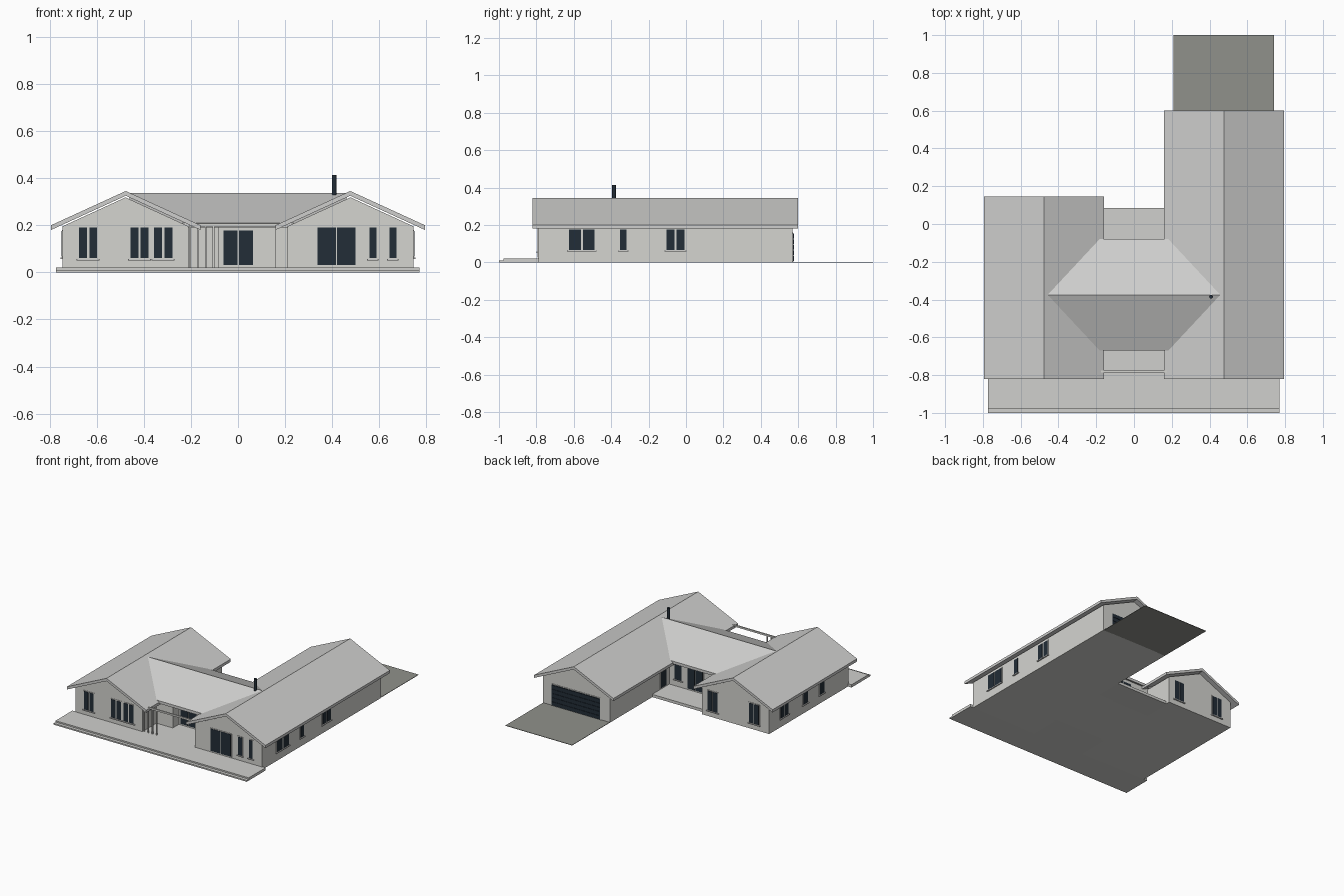
import bpy, bmesh, math
from mathutils import Vector

cube = bpy.data.objects.get("Cube")
if cube:
    bpy.data.objects.remove(cube)


def material(name, rgb):
    m = bpy.data.materials.new(name)
    m.use_nodes = True
    m.diffuse_color = (*rgb, 1)
    m.node_tree.nodes["Principled BSDF"].inputs["Base Color"].default_value = (*rgb, 1)
    return m


WALL = material("pale wall", (0.66, 0.66, 0.63))
ROOF = material("light grey roof", (0.62, 0.62, 0.61))
PAVING = material("pale paving", (0.63, 0.63, 0.61))
ASPHALT = material("grey asphalt", (0.28, 0.285, 0.26))
GLASS = material("dark blue glass", (0.016, 0.026, 0.038))


def finish(name, bm, mat):
    bmesh.ops.recalc_face_normals(bm, faces=bm.faces)
    mesh = bpy.data.meshes.new(name)
    bm.to_mesh(mesh)
    bm.free()
    mesh.materials.append(mat)
    ob = bpy.data.objects.new(name, mesh)
    bpy.context.scene.collection.objects.link(ob)
    return ob


def box(name, x, y, z, mat):
    bm = bmesh.new()
    bmesh.ops.create_cube(bm, size=1)
    for v in bm.verts:
        v.co = [(lo + hi) / 2 + c * (hi - lo) for c, (lo, hi) in zip(v.co, (x, y, z))]
    return finish(name, bm, mat)


def prism(name, profile, along, span, mat):
    """Extrude a (horizontal, z) profile along the x or y axis."""
    def place(t, h, z):
        return Vector((t, h, z)) if along == "x" else Vector((h, t, z))
    bm = bmesh.new()
    face = bm.faces.new([bm.verts.new(place(span[0], h, z)) for h, z in profile])
    out = bmesh.ops.extrude_face_region(bm, geom=[face])
    moved = [g for g in out["geom"] if isinstance(g, bmesh.types.BMVert)]
    bmesh.ops.translate(bm, verts=moved, vec=place(span[1] - span[0], 0, 0))
    return finish(name, bm, mat)


def gable_roof(name, mid, half, eave, ridge, along, span, thick=0.02):
    profile = [(mid - half, eave), (mid, ridge), (mid + half, eave),
               (mid + half, eave - thick), (mid, ridge - thick), (mid - half, eave - thick)]
    return prism(name, profile, along, span, ROOF)


def gable_walls(name, mid, half, top, peak, along, span):
    profile = [(mid - half, 0), (mid + half, 0), (mid + half, top), (mid, peak), (mid - half, top)]
    return prism(name, profile, along, span, WALL)


def panel(name, axis, plane, side, span, z, depth, mat):
    """Thin plate on a wall; axis is the wall normal, side its sign."""
    out = sorted((plane - side * 0.002, plane + side * depth))
    if axis == "x":
        return box(name, out, span, z, mat)
    return box(name, span, out, z, mat)


def window(name, axis, plane, side, panes, z, sill=True):
    lo, hi = panes[0][0], panes[-1][1]
    panel(name + "_frame", axis, plane, side, (lo - 0.006, hi + 0.006),
          (z[0] - 0.005, z[1] + 0.005), 0.003, WALL)
    for i, pane in enumerate(panes):
        panel(f"{name}_pane_{i + 1}", axis, plane, side, pane, z, 0.005, GLASS)
    if sill:
        panel(name + "_sill", axis, plane, side, (lo - 0.01, hi + 0.01),
              (z[0] - 0.009, z[0] - 0.003), 0.009, ROOF)


# Two long wings joined by a lower middle block
FRONT, SIDE, INNER = -0.79, 0.745, 0.21
BACKS = {"bedroom": 0.115, "garage": 0.57}
for wing, s in (("bedroom", -1), ("garage", 1)):
    gable_walls(wing + "_wing_walls", s * 0.4775, 0.2675, 0.195, 0.318, "y", (FRONT, BACKS[wing]))
    gable_roof(wing + "_wing_roof", s * 0.4765, 0.3165, 0.2, 0.345, "y",
               (-0.82, BACKS[wing] + 0.03))
gable_walls("middle_walls", -0.335, 0.225, 0.215, 0.31, "x", (-0.3, 0.3))
gable_roof("middle_roof", -0.375, 0.295, 0.21, 0.336, "x", (-0.46, 0.46))
box("entry_wall_block", (-0.22, -0.08), (-0.63, -0.55), (0, 0.205), WALL)
box("entry_side_block", (0.16, 0.22), (-0.63, -0.55), (0, 0.205), WALL)
box("entry_lintel", (-0.08, 0.16), (-0.63, -0.55), (0.195, 0.215), WALL)

# Paved areas
box("front_terrace", (-0.773, 0.77), (-0.977, FRONT + 0.005), (0, 0.02), PAVING)
box("front_step", (-0.773, 0.77), (-1, -0.97), (0, 0.01), PAVING)
box("entry_floor", (-0.22, 0.22), (-0.8, -0.55), (0, 0.02), PAVING)
box("courtyard_patio", (-0.22, 0.22), (-0.12, 0.085), (0, 0.02), PAVING)
box("driveway", (0.21, 0.742), (0.56, 1), (0, 0.003), ASPHALT)

# Entry pergola
box("pergola_beam", (-0.2, 0.19), (-0.785, -0.775), (0.195, 0.207), WALL)
for i in range(4):
    x = -0.203 + i * 0.033
    box(f"pergola_post_{i + 1}", (x - 0.004, x + 0.004), (-0.784, -0.776), (0.02, 0.2), WALL)

# Front windows and glazed doors
tall = (0.06, 0.19)
window("bedroom_front_window", "y", FRONT, -1, [(-0.675, -0.641), (-0.631, -0.598)], tall)
for i, x in enumerate((-0.457, -0.357)):
    window(f"lounge_front_window_{i + 1}", "y", FRONT, -1,
           [(x, x + 0.034), (x + 0.044, x + 0.078)], tall)
window("living_glass_door", "y", FRONT, -1, [(0.338, 0.415), (0.421, 0.498)], (0.03, 0.19), False)
for i, x in enumerate((0.558, 0.643)):
    window(f"kitchen_front_window_{i + 1}", "y", FRONT, -1, [(x, x + 0.029)], tall)
window("entry_glass_door", "y", -0.56, -1, [(-0.062, -0.002), (0.004, 0.064)], (0.03, 0.178), False)

# Side windows
short = (0.066, 0.175)
garage_side = [[(-0.625, -0.561), (-0.551, -0.488)], [(-0.354, -0.318)],
               [(-0.104, -0.062), (-0.05, -0.008)]]
for i, panes in enumerate(garage_side):
    window(f"garage_wing_side_window_{i + 1}", "x", SIDE, 1, panes, short)
for i, panes in enumerate([[(-0.1, -0.06), (-0.05, -0.01)], [(-0.32, -0.27)], [(-0.51, -0.46)]]):
    window(f"bedroom_wing_side_window_{i + 1}", "x", -SIDE, -1, panes, short)

# Back windows and courtyard doors
for i, x in enumerate((-0.665, -0.335)):
    window(f"bedroom_back_window_{i + 1}", "y", BACKS["bedroom"], 1,
           [(x, x + 0.036), (x + 0.042, x + 0.078)], (0.045, 0.185))
window("courtyard_glass_door", "y", -0.11, 1, [(-0.06, -0.002), (0.004, 0.06)], (0.03, 0.178), False)
window("courtyard_window", "y", -0.11, 1, [(0.11, 0.165)], (0.07, 0.178))
window("garage_inner_door", "x", INNER, -1, [(-0.07, -0.01)], (0.03, 0.178), False)

# Garage door with horizontal slats
window("garage_door", "y", BACKS["garage"], 1, [(0.285, 0.67)], (0.005, 0.155), False)
for i in range(5):
    z = 0.008 + i * 0.03
    panel(f"garage_door_slat_{i + 1}", "y", BACKS["garage"], 1, (0.287, 0.668),
          (z, z + 0.025), 0.008, GLASS)

# Flue
bm = bmesh.new()
bmesh.ops.create_cone(bm, cap_ends=True, segments=12, radius1=0.01, radius2=0.01, depth=0.12)
flue = finish("flue", bm, GLASS)
flue.location = (0.408, -0.385, 0.353)
